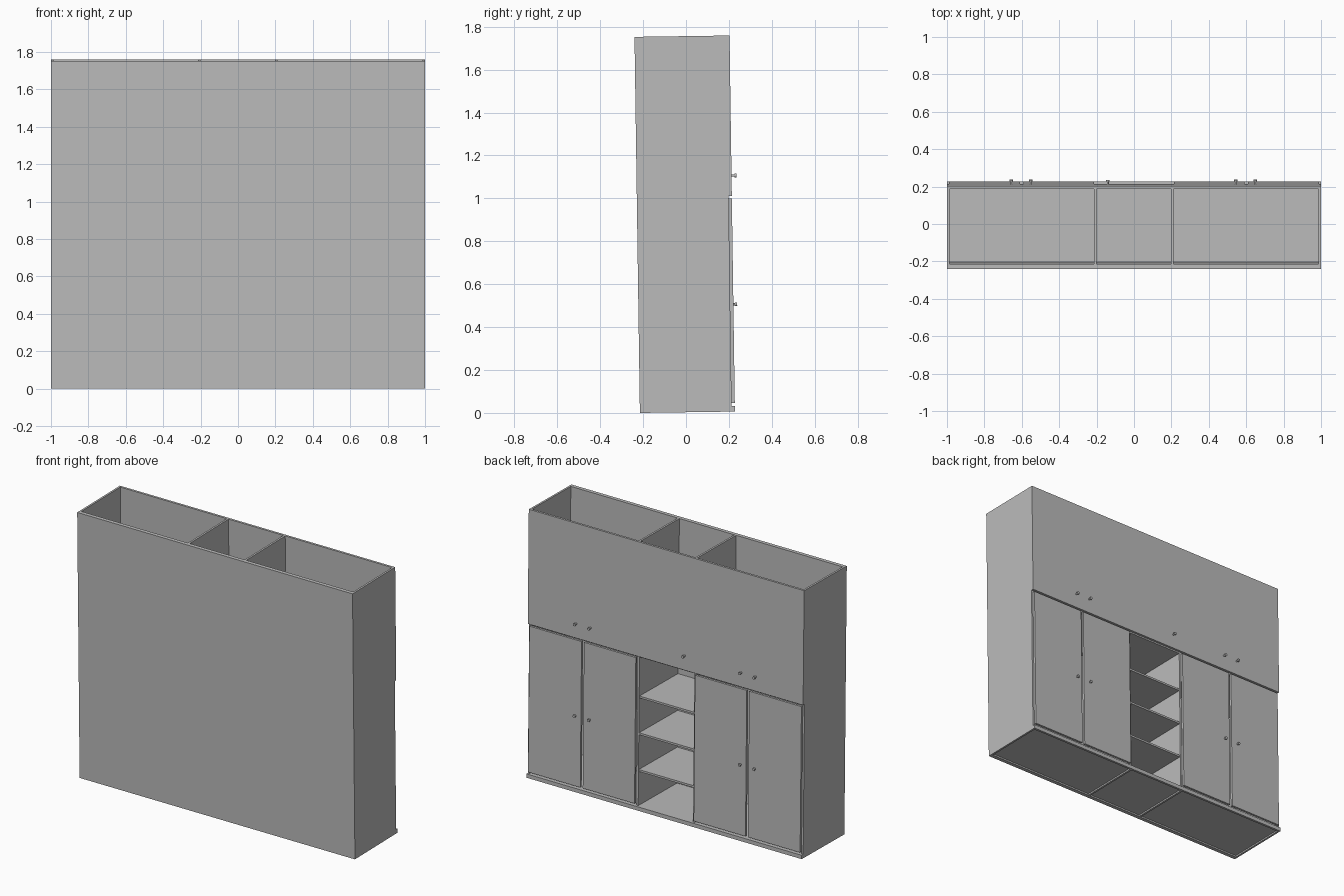
import bpy
import bmesh
from mathutils import Matrix

cube = bpy.data.objects.get("Cube")
if cube:
    bpy.data.objects.remove(cube, do_unlink=True)

grey = bpy.data.materials.new("plain grey")
grey.use_nodes = True
GREY = (0.5, 0.5, 0.5, 1)
grey.diffuse_color = GREY
grey.node_tree.nodes["Principled BSDF"].inputs["Base Color"].default_value = GREY

# The whole cabinet leans slightly
LEAN = Matrix.Translation((0, 0, 0.003)) @ Matrix.Rotation(0.0143, 4, "X")
H = 1.753              # overall height
T = 0.013              # board thickness
BACK, INNER, RAIL, FACE = -0.215, -0.19, 0.213, 0.228
DIV_L, DIV_R = 0.205, -0.207


def finish(name, bm):
    bm.transform(LEAN)
    mesh = bpy.data.meshes.new(name)
    bm.to_mesh(mesh)
    bm.free()
    mesh.materials.append(grey)
    obj = bpy.data.objects.new(name, mesh)
    bpy.context.collection.objects.link(obj)
    return obj


def board(name, x, y, z):
    """Box spanning the given (low, high) ranges."""
    bm = bmesh.new()
    bmesh.ops.create_cube(bm, size=1)
    for v in bm.verts:
        v.co = [r[0] if c < 0 else r[1] for r, c in zip((x, y, z), v.co)]
    return finish(name, bm)


def knob(name, x, z, tip):
    """Slim neck with a wider round head."""
    bm = bmesh.new()
    for radius, y0, y1 in ((0.005, FACE, tip - 0.01), (0.009, tip - 0.01, tip)):
        place = Matrix.Translation((x, (y0 + y1) / 2, z)) @ Matrix.Rotation(1.5708, 4, "X")
        bmesh.ops.create_cone(bm, cap_ends=True, segments=16, radius1=radius,
                              radius2=radius, depth=y1 - y0, matrix=place)
    obj = finish(name, bm)
    bpy.context.view_layer.objects.active = obj
    obj.select_set(True)
    bpy.ops.object.shade_smooth_by_angle()
    obj.select_set(False)


# Carcass: rear panel, uprights, floor and the deck under the upper lockers
board("rear_panel", (-1, 1), (BACK, INNER), (0, H))
uprights = {"right_side": -1 + T / 2, "right_divider": DIV_R,
            "left_divider": DIV_L, "left_side": 1 - T / 2}
for name, x in uprights.items():
    board(name, (x - T / 2, x + T / 2), (INNER, RAIL), (0, H))

bays = {"right": (-1 + T, DIV_R - T / 2), "middle": (DIV_R + T / 2, DIV_L - T / 2),
        "left": (DIV_L + T / 2, 1 - T)}
for name, span in bays.items():
    board(name + "_floor", span, (INNER, RAIL), (0.01, 0.025))
    board(name + "_deck", span, (INNER, RAIL), (0.995, 0.995 + T))

# Open niche shelves
for i in range(3):
    z = 0.26 + 0.24 * i
    board(f"niche_shelf_{i + 1}", bays["middle"], (INNER, RAIL - 0.003), (z - T, z))

# Bottom rail under the doors
board("bottom_rail", (-1, 1), (RAIL, FACE), (0, 0.025))

# Paired doors, mirrored on both sides of the niche
for side, s in (("left", 1), ("right", -1)):
    edge, mid = 0.212, 0.6
    for part, a, b, kx in (("inner", edge, mid, 0.548), ("outer", mid, 1, 0.652)):
        upper = tuple(sorted((s * a, s * b)))
        gap_a, gap_b = (0.003, 0.009) if part == "inner" else (0.009, 0.012)
        lower = tuple(sorted((s * (a + gap_a), s * (b - gap_b))))
        board(f"{side}_{part}_upper_door", upper, (RAIL, FACE), (1.005, H))
        board(f"{side}_{part}_lower_door", lower, (RAIL, FACE), (0.04, 0.993))
        knob(f"{side}_{part}_upper_knob", s * kx - 0.004, 1.1, 0.252)
        knob(f"{side}_{part}_lower_knob", s * kx - 0.004, 0.5, 0.246)

board("middle_upper_door", (-0.212, 0.212), (RAIL, FACE), (1.005, H))
knob("middle_upper_knob", -0.14, 1.1, 0.252)
